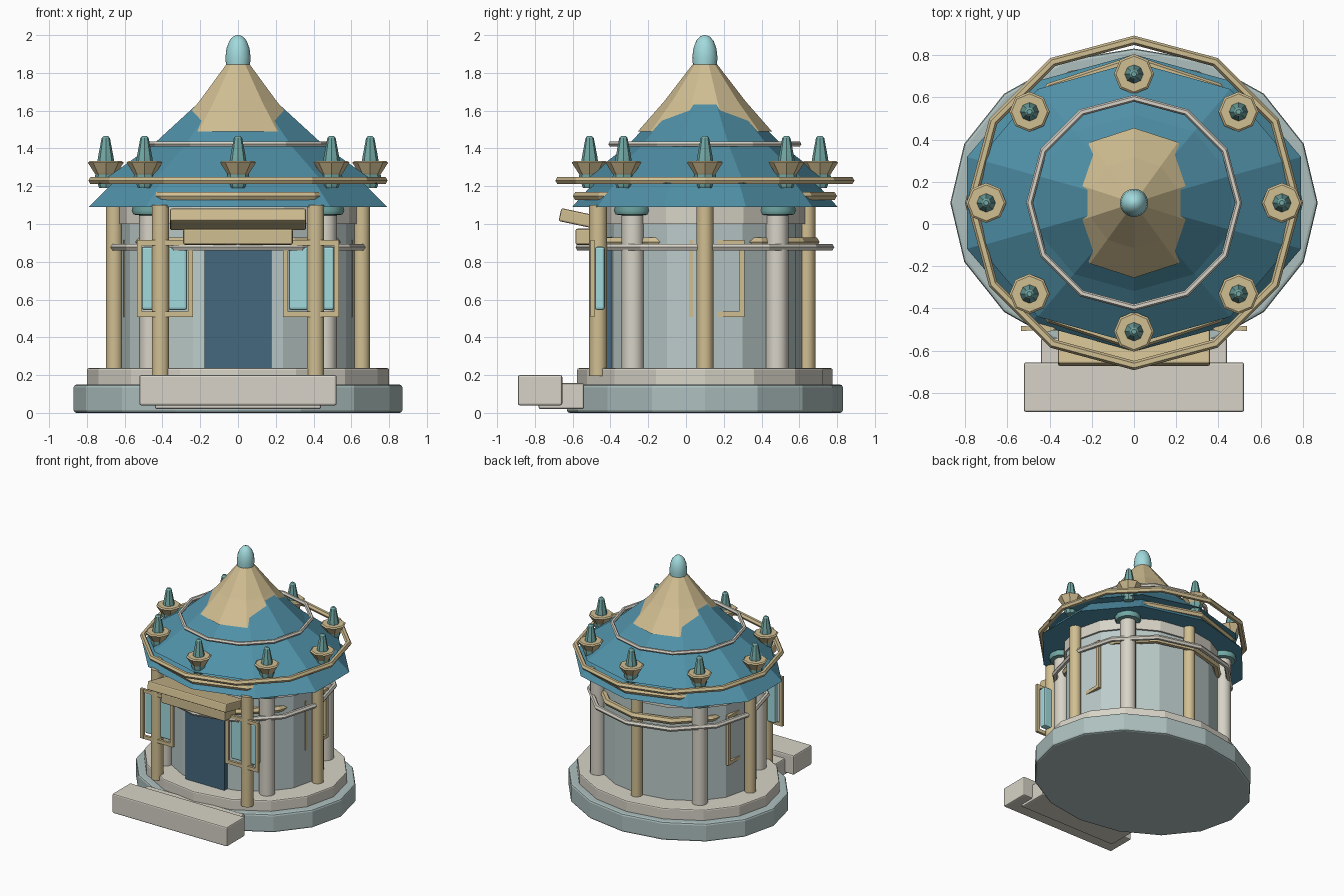
import bpy, bmesh
from math import sin, cos, pi, radians

if "Cube" in bpy.data.objects:
    bpy.data.objects.remove(bpy.data.objects["Cube"])

CY = 0.1  # centre of the round building


def material(name, rgb):
    m = bpy.data.materials.new(name)
    m.diffuse_color = (*rgb, 1)
    m.use_nodes = True
    m.node_tree.nodes["Principled BSDF"].inputs["Base Color"].default_value = m.diffuse_color
    return m


BASE = material("base_grey_teal", (0.42, 0.53, 0.52))
STONE = material("stone", (0.68, 0.65, 0.57))
WALL = material("wall", (0.5, 0.6, 0.59))
TAN = material("tan", (0.64, 0.52, 0.29))
BLUE = material("roof_blue", (0.08, 0.28, 0.39))
DOOR = material("door_blue", (0.06, 0.14, 0.21))
TEAL = material("teal", (0.17, 0.4, 0.38))
GLASS = material("glass", (0.36, 0.7, 0.72))


def finish(name, bm, mat, smooth=0, bevel=0):
    bmesh.ops.recalc_face_normals(bm, faces=bm.faces)
    me = bpy.data.meshes.new(name)
    bm.to_mesh(me)
    bm.free()
    ob = bpy.data.objects.new(name, me)
    bpy.context.collection.objects.link(ob)
    me.materials.append(mat)
    if bevel:
        b = ob.modifiers.new("bevel", 'BEVEL')
        b.width, b.segments, b.limit_method, b.angle_limit = bevel, 2, 'ANGLE', radians(50)
    if smooth:
        bpy.ops.object.select_all(action='DESELECT')
        ob.select_set(True)
        bpy.context.view_layer.objects.active = ob
        bpy.ops.object.shade_smooth_by_angle(angle=radians(smooth))
    return ob


def lathe(name, profile, n, mat, at=(0, CY), sy=1.0, loop=False, smooth=0, bevel=0):
    """Turn (radius, z) points about z, first corner on +y; loop closes the section."""
    bm = bmesh.new()
    rings = [[bm.verts.new((at[0] + r * sin(2 * pi * i / n),
                            at[1] + sy * r * cos(2 * pi * i / n), z))
              for i in range(n)] for r, z in profile]
    pairs = list(zip(rings, rings[1:])) + ([(rings[-1], rings[0])] if loop else [])
    for a, b in pairs:
        for i in range(n):
            j = (i + 1) % n
            bm.faces.new((a[i], a[j], b[j], b[i]))
    if not loop:
        bm.faces.new(rings[0])
        bm.faces.new(rings[-1])
    return finish(name, bm, mat, smooth, bevel)


def hoop(name, r, z, t, mat, n=12, sides=6):
    section = [(r + t * cos(2 * pi * k / sides), z + t * sin(2 * pi * k / sides))
               for k in range(sides)]
    return lathe(name, section, n, mat, loop=True, smooth=0)


def box(name, x, y, z, mat, bevel=0.01, tilt=0):
    bm = bmesh.new()
    bmesh.ops.create_cube(bm, size=1)
    for v in bm.verts:
        v.co = [v.co[i] * (s[1] - s[0]) for i, s in enumerate((x, y, z))]
    ob = finish(name, bm, mat, bevel=bevel)
    ob.location = [(s[0] + s[1]) / 2 for s in (x, y, z)]
    ob.rotation_euler.x = tilt
    return ob


# Oval platform, wall and top band
lathe("lower_base", [(0.87, 0), (0.87, 0.15)], 16, BASE, sy=0.84, bevel=0.015)
lathe("upper_base", [(0.8, 0.14), (0.8, 0.237)], 16, STONE, sy=0.845, bevel=0.01)
lathe("wall", [(0.62, 0.23), (0.62, 1.09)], 16, WALL, sy=0.84)
lathe("wall_top_band", [(0.635, 1.0), (0.635, 1.1)], 16, STONE, sy=0.845)

# Columns around the wall, alternating stone and tan, none in front of the door
for i in range(8):
    if i == 4:
        continue
    a = i * pi / 4
    p = (0.655 * sin(a), CY + 0.54 * cos(a))
    if i % 2:
        lathe("stone_column", [(0.06, 0.23), (0.06, 1.06)], 12, STONE, at=p, smooth=40)
        lathe("column_capital", [(0.05, 1.045), (0.09, 1.05), (0.1, 1.07), (0.085, 1.13)],
              12, TEAL, at=p, smooth=40)
    else:
        lathe("tan_column", [(0.045, 0.23), (0.045, 1.1)], 10, TAN, at=p, smooth=40)

# Hoops around the wall
hoop("wall_hoop", 0.665, 0.877, 0.02, STONE)
hoop("wall_tan_hoop", 0.58, 0.905, 0.027, TAN)

# Tiered oval roof
lathe("roof_skirt", [(0.832, 1.09), (0.62, 1.29)], 10, BLUE, sy=0.845)
lathe("roof_main", [(0.775, 1.215), (0.485, 1.41), (0.21, 1.65)], 10, BLUE, sy=0.86)
lathe("roof_cap", [(0.355, 1.49), (0.215, 1.65), (0.065, 1.845)], 10, TAN)
hoop("skirt_hoop", 0.675, 1.148, 0.024, TAN, n=10)
hoop("eave_hoop", 0.77, 1.23, 0.022, TAN)
hoop("upper_hoop", 0.495, 1.423, 0.016, STONE)
lathe("finial", [(0.062, 1.83), (0.067, 1.88), (0.061, 1.93), (0.046, 1.97), (0.025, 1.993), (0.005, 2.0)],
      16, GLASS, smooth=50)

# Spikes on small flared cups along the eave
for i in range(8):
    a = i * pi / 4
    p = (0.7 * sin(a), CY + 0.61 * cos(a))
    lathe("spike_cup", [(0.045, 1.25), (0.06, 1.27), (0.095, 1.325), (0.085, 1.333)], 8, TAN, at=p)
    lathe("roof_spike", [(0.035, 1.19), (0.057, 1.25), (0.04, 1.36), (0.022, 1.455), (0.012, 1.466)],
          8, TEAL, at=p, smooth=30)

# Door, porch beams and steps
box("door", (-0.177, 0.177), (-0.43, -0.38), (0.235, 0.93), DOOR, bevel=0)
box("porch_awning", (-0.36, 0.36), (-0.67, -0.43), (0.99, 1.06), TAN, tilt=radians(-12))
box("porch_beam", (-0.29, 0.29), (-0.585, -0.44), (0.89, 0.975), TAN)
box("front_step", (-0.522, 0.522), (-0.89, -0.655), (0.04, 0.2), STONE)
box("inner_step", (-0.44, 0.44), (-0.78, -0.54), (0.02, 0.157), STONE)

# Porch columns, front windows and side window frames, on both sides
for s in (-1, 1):
    lathe("porch_column", [(0.048, 0.195), (0.048, 1.1)], 10, TAN, at=(s * 0.41, -0.465), smooth=40)
    x = sorted((s * 0.27, s * 0.51))
    box("window_glass", x, (-0.482, -0.43), (0.545, 0.88), GLASS, bevel=0.012)
    for e in (0.252, 0.522):
        box("window_frame_post", (s * e - 0.014, s * e + 0.014), (-0.506, -0.484), (0.508, 0.915), TAN, 0)
    for z in (0.522, 0.901):
        box("window_frame_rail", sorted((s * 0.238, s * 0.536)), (-0.505, -0.485), (z - 0.014, z + 0.014), TAN, 0)
    sx = sorted((s * 0.58, s * 0.605))
    for y in (0.03, 0.295):
        box("side_frame_post", sx, (y - 0.014, y + 0.014), (0.508, 0.915), TAN, 0)
    for z in (0.522, 0.901):
        box("side_frame_rail", sx, (0.016, 0.309), (z - 0.014, z + 0.014), TAN, 0)
